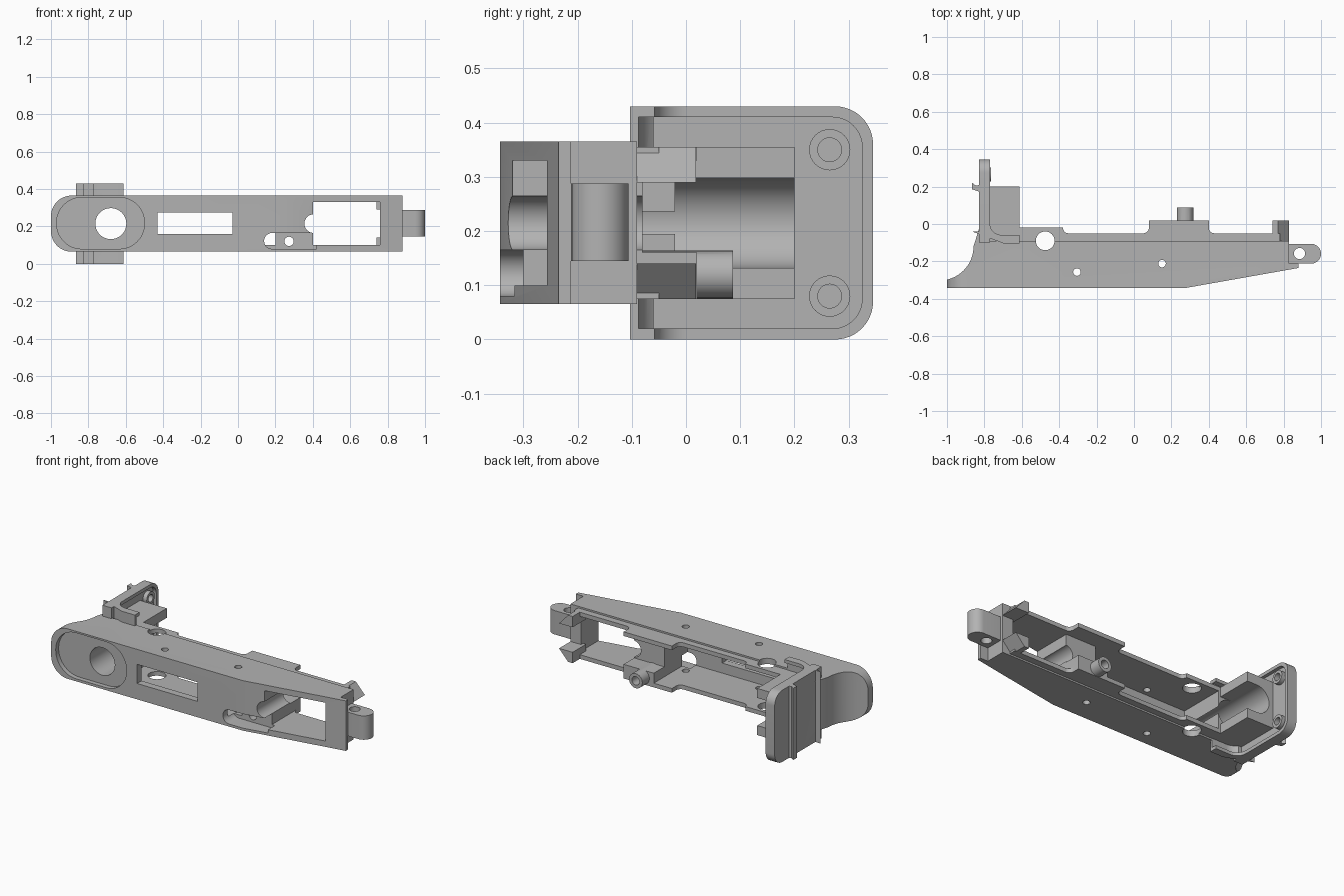
import bpy, bmesh, math
from mathutils import Vector

if "Cube" in bpy.data.objects:
    bpy.data.objects.remove(bpy.data.objects["Cube"], do_unlink=True)

grey = bpy.data.materials.new("plain grey")
grey.use_nodes = True
colour = (0.45, 0.45, 0.45, 1)
grey.diffuse_color = colour
grey.node_tree.nodes["Principled BSDF"].inputs["Base Color"].default_value = colour


def prism(name, pts, lo, hi, axis="z"):
    """Extrude a 2D outline: (x,y) along z, (x,z) along y, (y,z) along x."""
    place = {"z": lambda a, b, c: (a, b, c),
             "y": lambda a, b, c: (a, c, b),
             "x": lambda a, b, c: (c, a, b)}[axis]
    bm = bmesh.new()
    ends = [[bm.verts.new(place(a, b, c)) for a, b in pts] for c in (lo, hi)]
    bm.faces.new(ends[0])
    bm.faces.new(ends[1])
    n = len(pts)
    for i in range(n):
        j = (i + 1) % n
        bm.faces.new((ends[0][i], ends[0][j], ends[1][j], ends[1][i]))
    bmesh.ops.recalc_face_normals(bm, faces=bm.faces)
    mesh = bpy.data.meshes.new(name)
    bm.to_mesh(mesh)
    bm.free()
    mesh.materials.append(grey)
    ob = bpy.data.objects.new(name, mesh)
    bpy.context.collection.objects.link(ob)
    return ob


def arc(cx, cy, r, start, end, n=12):
    return [(cx + r * math.cos(math.radians(start + (end - start) * i / n)),
             cy + r * math.sin(math.radians(start + (end - start) * i / n)))
            for i in range(n + 1)]


def circle(cx, cy, r, n=32):
    return arc(cx, cy, r, 0, 360 - 360 / n, n - 1)


def rect(a0, a1, b0, b1):
    return [(a0, b0), (a1, b0), (a1, b1), (a0, b1)]


def rounded(a0, a1, b0, b1, r):
    return (arc(a1 - r, b1 - r, r, 0, 90) + arc(a0 + r, b1 - r, r, 90, 180)
            + arc(a0 + r, b0 + r, r, 180, 270) + arc(a1 - r, b0 + r, r, 270, 360))


def boolean(ob, other, mode):
    m = ob.modifiers.new(mode, "BOOLEAN")
    m.operation, m.solver, m.object = mode, "EXACT", other
    bpy.context.view_layer.objects.active = ob
    bpy.ops.object.modifier_apply(modifier=m.name)
    bpy.data.objects.remove(other, do_unlink=True)


def cut(ob, pts, lo, hi, axis="z"):
    boolean(ob, prism("cutter", pts, lo, hi, axis), "DIFFERENCE")


def add(ob, pts, lo, hi, axis="z"):
    boolean(ob, prism("addition", pts, lo, hi, axis), "UNION")


MID = 0.215

# Main shell with curved rear and tapered front
outline = ([(-1, -0.343), (0.27, -0.343), (0.88, -0.235), (0.88, -0.212),
            (0.83, -0.212), (0.83, -0.09), (-0.77, -0.09), (-0.8, -0.03), (-0.83, -0.03)]
           + arc(-1.04, -0.12, 0.182, 0, -77))
housing = prism("housing", outline, 0.065, 0.365)
plan = [(1, 0), (1, 0.5)] + arc(-0.89, 0.255, 0.11, 90, 180) + arc(-0.89, 0.175, 0.11, 180, 270) + [(-0.89, 0)]
boolean(housing, prism("rounding", plan, -0.5, 0.5, "y"), "INTERSECT")

# Stepped upper lip
lip = ([(-0.65, -0.12), (0.78, -0.12), (0.78, -0.05)]
       + arc(0.43, -0.02, 0.03, 270, 180, 5) + [(0.4, 0.02), (0.08, 0.02)]
       + arc(0.05, -0.02, 0.03, 0, -90, 5) + arc(-0.35, -0.02, 0.03, 270, 180, 5) + [(-0.65, -0.02)])
add(housing, lip, 0.075, 0.355)

# Rear flange and its inner block
flange = ([(-0.865, -0.04), (-0.7, -0.103), (-0.613, -0.103), (-0.613, -0.058)]
          + arc(-0.71, 0.002, 0.06, 270, 180) + [(-0.77, 0.1), (-0.83, 0.1), (-0.83, -0.04)])
add(housing, flange, 0, 0.43)
rear = [(-0.1, 0), (-0.1, 0.43)] + arc(0.275, 0.36, 0.07, 90, 0) + arc(0.275, 0.07, 0.07, 0, -90)
add(housing, rear, -0.83, -0.77, "x")
inner = rounded(-0.3, 0.325, 0.02, 0.41, 0.055)
cut(housing, inner[:13] + [(-0.06, 0.41), (-0.06, 0.02)] + inner[39:], -0.79, -0.72, "x")
for z in (0.02, 0.355):
    cut(housing, [(-0.6, -0.088)] + arc(-0.71, -0.01, 0.078, 270, 180) + [(-0.788, 0.1), (-0.6, 0.1)], z, z + 0.055)
add(housing, rect(-0.8, -0.613, -0.15, 0.2), 0.075, 0.355)

# Hook rib on the back
add(housing, [(-0.82, 0.21), (-0.845, 0.205), (-0.865, 0.22), (-0.865, 0.185), (-0.82, 0.17)], 0, 0.43)

# Screw bosses, ringed and drilled
for z in (0.08, 0.35):
    add(housing, circle(0.265, z, 0.038), -0.8, -0.765, "x")
    cut(housing, circle(0.265, z, 0.022), -0.8, -0.7, "x")

# Oval seat, grip bore and open channel
cut(housing, rounded(-0.97, -0.5, 0.08, 0.355, 0.135), -0.4, -0.315, "y")
cut(housing, circle(-0.68, MID, 0.083), -0.5, 0.5, "y")
cut(housing, rect(-0.68, -0.55, MID - 0.083, MID + 0.083), -0.02, 0.5, "y")

# Main cavities and floor openings
cut(housing, rect(-0.6, 0.2, 0.1, 0.33), -0.3, 0.3, "y")
cut(housing, rect(0.19, 0.41, 0.16, 0.33), -0.08, 0.3, "y")
cut(housing, rect(0.4, 0.76, 0.1, 0.33), -0.5, 0.3, "y")
cut(housing, rect(0.75, 0.86, 0.1, 0.33), -0.09, 0.3, "y")
cut(housing, rect(-0.43, -0.03, 0.16, 0.275), -0.5, 0, "y")
cut(housing, circle(0.405, MID, 0.05), -0.5, 0.3, "y")
cut(housing, rect(-0.32, -0.257, 0.1, 0.33), 0.7, 0.95, "x")

# Rounded floor slot
slot = [(0.42, 0.08), (0.42, 0.165)] + arc(0.182, 0.1225, 0.0425, 90, 270)
cut(housing, slot, -0.5, -0.25, "y")

# Cross holes
for x, y, r in ((-0.475, -0.09, 0.05), (-0.305, -0.257, 0.02), (0.15, -0.212, 0.02)):
    cut(housing, circle(x, y, r), -0.1, 0.6)

# Chamfered front horns
for side in (1, -1):
    horn = [(0.74, 0.14), (0.77, 0.14), (0.83, 0.075), (0.74, 0.075)]
    add(housing, [(x, MID + side * z) for x, z in horn], -0.11, 0.018, "y")

# Guide tube
add(housing, circle(0.273, 0.12, 0.044), -0.25, 0.087, "y")
cut(housing, circle(0.273, 0.12, 0.025), -0.5, 0.3, "y")

# Front pivot lug
lug = prism("front_lug", [(0.81, -0.212)] + arc(0.947, -0.159, 0.053, -90, 90) + [(0.81, -0.106)], 0.145, 0.288)
cut(lug, circle(0.885, -0.158, 0.03), 0, 0.5)

for ob in (housing, lug):
    bpy.ops.object.select_all(action="DESELECT")
    ob.select_set(True)
    bpy.context.view_layer.objects.active = ob
    bpy.ops.object.shade_smooth_by_angle(angle=math.radians(30))
